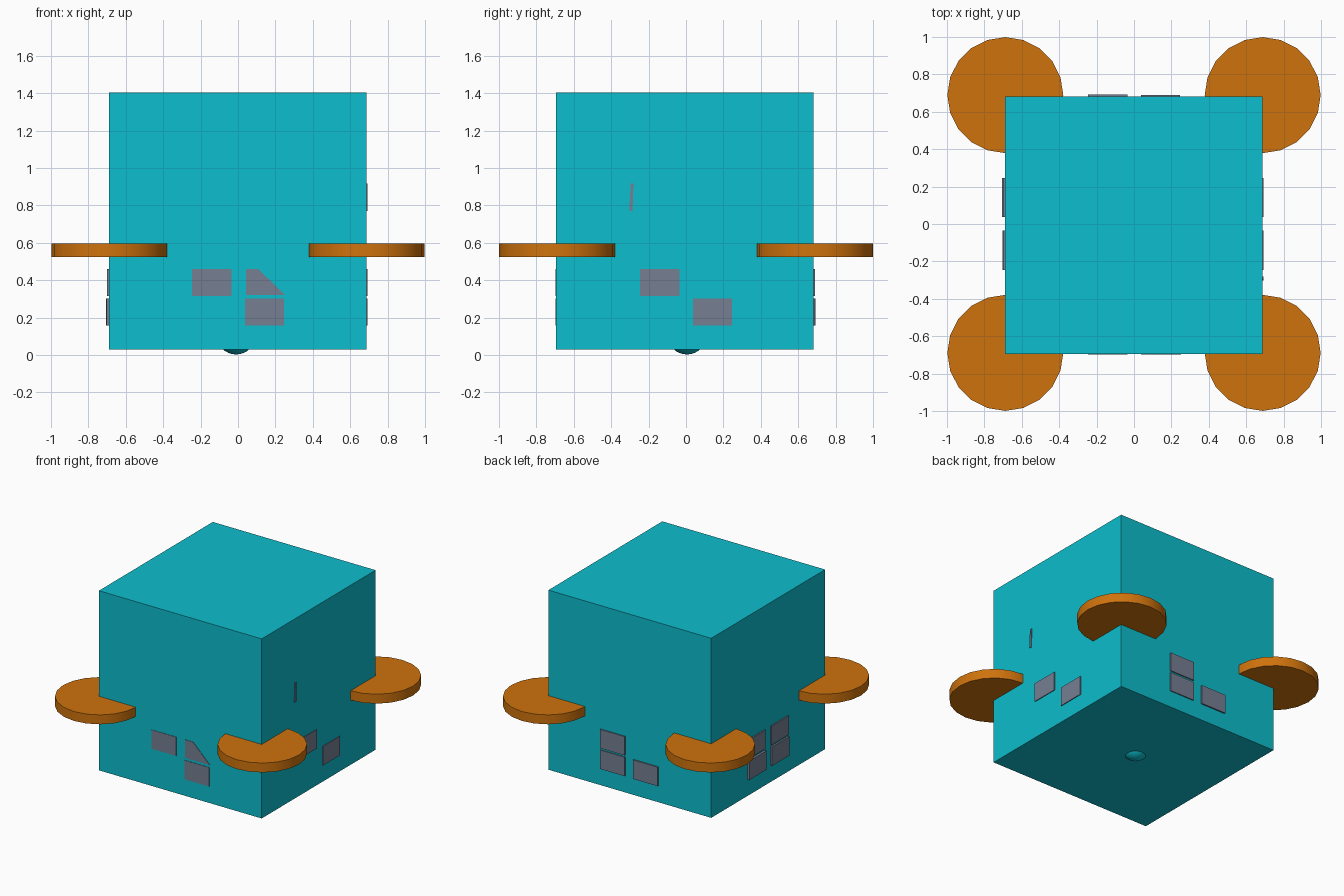
import bpy, bmesh, math
from mathutils import Vector

if "Cube" in bpy.data.objects:
    bpy.data.objects.remove(bpy.data.objects["Cube"])


def material(name, rgb):
    m = bpy.data.materials.new(name)
    m.diffuse_color = (*rgb, 1)
    m.use_nodes = True
    m.node_tree.nodes["Principled BSDF"].inputs["Base Color"].default_value = m.diffuse_color
    return m


TEAL = material("teal", (0.004, 0.51, 0.61))
ORANGE = material("orange", (0.62, 0.17, 0.004))
SLATE = material("slate", (0.18, 0.21, 0.29))

# Body extents
X0, X1, Y0, Y1, Z0, Z1 = -0.69, 0.687, -0.695, 0.681, 0.03, 1.403


def finish(name, mat):
    ob = bpy.context.object
    ob.name = name
    ob.data.materials.append(mat)
    return ob


def box(name, lo, hi, mat):
    lo, hi = Vector(lo), Vector(hi)
    bpy.ops.mesh.primitive_cube_add(size=1, location=(lo + hi) / 2)
    bpy.context.object.scale = hi - lo
    return finish(name, mat)


def prism(name, points, depth, mat):
    """Extrude a planar outline along a depth vector."""
    bm = bmesh.new()
    face = bm.faces.new([bm.verts.new(p) for p in points])
    new = bmesh.ops.extrude_face_region(bm, geom=[face])["geom"]
    bmesh.ops.translate(bm, vec=depth,
                        verts=[v for v in new if isinstance(v, bmesh.types.BMVert)])
    bmesh.ops.recalc_face_normals(bm, faces=bm.faces)
    me = bpy.data.meshes.new(name)
    bm.to_mesh(me)
    bm.free()
    me.materials.append(mat)
    ob = bpy.data.objects.new(name, me)
    bpy.context.collection.objects.link(ob)
    return ob


# Main block
box("body", (X0, Y0, Z0), (X1, Y1, Z1), TEAL)

# Small dome under the body
bpy.ops.mesh.primitive_uv_sphere_add(segments=24, ring_count=16, radius=0.105,
                                     location=(-0.01, 0.005, 0.108))
finish("bottom_dome", TEAL)
bpy.ops.object.shade_smooth()

# Corner discs
for sx in (-1, 1):
    for sy in (-1, 1):
        bpy.ops.mesh.primitive_cylinder_add(vertices=20, radius=0.31, depth=0.072,
                                            location=(sx * 0.688, sy * 0.689, 0.56))
        finish("corner_disc", ORANGE)
        bpy.ops.object.shade_smooth_by_angle(angle=math.radians(30))

# Wall plates: column (negative or positive side), row, and how far they stand proud
COLS = {"neg": (-0.245, -0.035), "pos": (0.037, 0.245)}
ROWS = {"up": (0.316, 0.46), "low": (0.157, 0.302)}
INSET = 0.02
PLATES = [
    ("front", "neg", "up", 0.003), ("front", "pos", "low", 0.003),
    ("right", "neg", "up", 0.006), ("right", "pos", "low", 0.006),
    ("back", "pos", "up", 0.009), ("back", "pos", "low", 0.008),
    ("back", "neg", "low", 0.011),
    ("left", "neg", "up", 0.010), ("left", "neg", "low", 0.013),
    ("left", "pos", "up", 0.010), ("left", "pos", "low", 0.017),
]
for side, col, row, out in PLATES:
    a, b = COLS[col]
    c, d = ROWS[row]
    span = {"front": (Y0 - out, Y0 + INSET), "back": (Y1 - INSET, Y1 + out),
            "left": (X0 - out, X0 + INSET), "right": (X1 - INSET, X1 + out)}[side]
    name = side + "_plate"
    if side in ("front", "back"):
        box(name, (a, span[0], c), (b, span[1], d), SLATE)
    else:
        box(name, (span[0], a, c), (span[1], b, d), SLATE)

# Front plate with its corner sunk into the wall
prism("front_cut_plate",
      [(x, Y0 - 0.003, z) for x, z in
       ((0.042, 0.322), (0.25, 0.322), (0.108, 0.46), (0.042, 0.46))],
      (0, 0.023, 0), SLATE)

# Thin sliver on the right wall
prism("right_sliver",
      [(X1 + 0.006, y, z) for y, z in
       ((-0.303, 0.77), (-0.286, 0.77), (-0.281, 0.916), (-0.296, 0.916))],
      (-0.026, 0, 0), SLATE)
